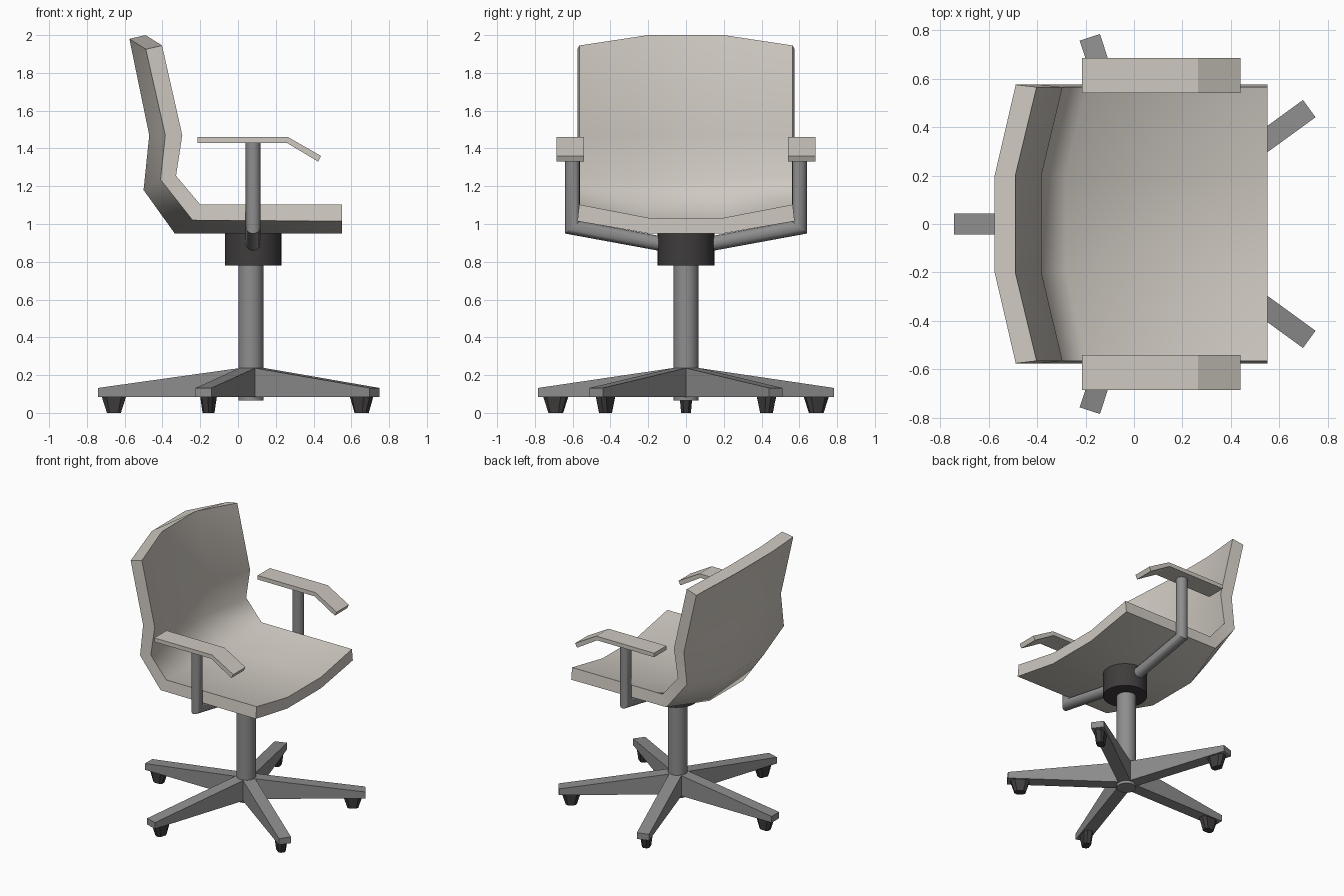
import bpy, bmesh, math
from mathutils import Matrix, Vector

if "Cube" in bpy.data.objects:
    bpy.data.objects.remove(bpy.data.objects["Cube"])


def material(name, rgb):
    m = bpy.data.materials.new(name)
    m.diffuse_color = (*rgb, 1)
    m.use_nodes = True
    m.node_tree.nodes["Principled BSDF"].inputs["Base Color"].default_value = m.diffuse_color
    return m


BEIGE = material("beige", (0.62, 0.58, 0.53))
GREY = material("grey", (0.27, 0.27, 0.27))
DARK = material("dark", (0.05, 0.045, 0.045))
CX = 0.068  # swivel axis


def finish(name, bm, mat, smooth=None):
    bmesh.ops.recalc_face_normals(bm, faces=bm.faces)
    me = bpy.data.meshes.new(name)
    bm.to_mesh(me)
    bm.free()
    me.materials.append(mat)
    ob = bpy.data.objects.new(name, me)
    bpy.context.collection.objects.link(ob)
    if smooth:
        bpy.ops.object.select_all(action='DESELECT')
        ob.select_set(True)
        bpy.context.view_layer.objects.active = ob
        bpy.ops.object.shade_smooth_by_angle(angle=math.radians(smooth))
    return ob


def loft(name, rings, mat, smooth=None, matrix=None):
    """Skin a list of closed rings and cap both ends."""
    bm = bmesh.new()
    rows = [[bm.verts.new(p) for p in r] for r in rings]
    n = len(rows[0])
    for a, b in zip(rows, rows[1:]):
        for i in range(n):
            j = (i + 1) % n
            bm.faces.new((a[i], a[j], b[j], b[i]))
    bm.faces.new(rows[0])
    bm.faces.new(rows[-1])
    if matrix:
        bm.transform(matrix)
    return finish(name, bm, mat, smooth)


def cylinder(name, x, r, z0, z1, mat, sides=32):
    ring = [(x + r * math.cos(2 * math.pi * i / sides),
             r * math.sin(2 * math.pi * i / sides)) for i in range(sides)]
    return loft(name, [[(px, py, z) for px, py in ring] for z in (z0, z1)], mat, 40)


# Seat shell: one bent sheet, its sides raised and pulled forward
under_mid = [(0.55, 0.95), (-0.335, 0.95), (-0.50, 1.18), (-0.47, 1.47), (-0.575, 1.98)]
upper_mid = [(0.55, 1.033), (-0.28, 1.033), (-0.412, 1.235), (-0.382, 1.47), (-0.49, 2.0)]
under_side = [(0.55, 1.015), (-0.24, 1.02), (-0.41, 1.235), (-0.385, 1.47), (-0.488, 1.925)]
upper_side = [(0.55, 1.103), (-0.20, 1.103), (-0.328, 1.255), (-0.295, 1.47), (-0.402, 1.945)]
rings = []
for um, pm, us, ps in zip(under_mid, upper_mid, under_side, upper_side):
    section = [(us, -0.575), (um, -0.2), (um, 0.2), (us, 0.575),
               (ps, 0.565), (pm, 0.2), (pm, -0.2), (ps, -0.565)]
    rings.append([(p[0], y, p[1]) for p, y in section])
loft("seat_shell", rings, BEIGE, 60)

# Armrests: pad and bent tube on each side
pad = [(-0.215, 1.46), (0.265, 1.46), (0.44, 1.36),
       (0.425, 1.33), (0.258, 1.43), (-0.215, 1.43)]
for side, s in (("right", -1), ("left", 1)):
    loft(side + "_arm_pad", [[(x, s * y, z) for x, z in pad] for y in (0.54, 0.685)], BEIGE)
    slope = math.atan2(0.09, 0.49)
    mitre = math.tan((math.pi / 2 - slope) / 2)
    tube = []
    for part in range(3):
        ring = []
        for i in range(16):
            a = 2 * math.pi * i / 16
            u, v = 0.039 * math.cos(a), 0.039 * math.sin(a)
            if part == 0:      # top of the post
                p = (0.601 + v, 1.435)
            elif part == 1:    # mitred elbow
                p = (0.601 + v, 0.982 - v * mitre)
            else:              # inner end inside the hub
                p = (0.10 + v * math.sin(slope), 0.89 - v * math.cos(slope))
            ring.append((0.08 + u, s * p[0], p[1]))
        tube.append(ring)
    loft(side + "_arm_support", tube, GREY, 40)

# Hub and column
cylinder("seat_hub", 0.08, 0.15, 0.78, 0.955, DARK)
cylinder("column", CX, 0.066, 0.065, 0.80, GREY)

# Star base: five tapering legs, each with a caster
for k in range(5):
    m = Matrix.Translation(Vector((CX, 0, 0))) @ Matrix.Rotation(math.radians(36 + 72 * k), 4, 'Z')
    leg = [(0, 0.085), (0.81, 0.085), (0.81, 0.132), (0.04, 0.24), (0, 0.24)]
    loft(f"base_leg_{k + 1}", [[(x, y, z) for x, z in leg] for y in (-0.044, 0.044)], GREY, matrix=m)
    rings = []
    for z, hx, hy in ((0, 0.037, 0.026), (0.088, 0.065, 0.034)):
        rings.append([(0.725 + a * hx, b * hy, z) for a, b in
                      ((1, 0.5), (0.6, 1), (-0.6, 1), (-1, 0.5),
                       (-1, -0.5), (-0.6, -1), (0.6, -1), (1, -0.5))])
    loft(f"caster_{k + 1}", rings, DARK, matrix=m)
